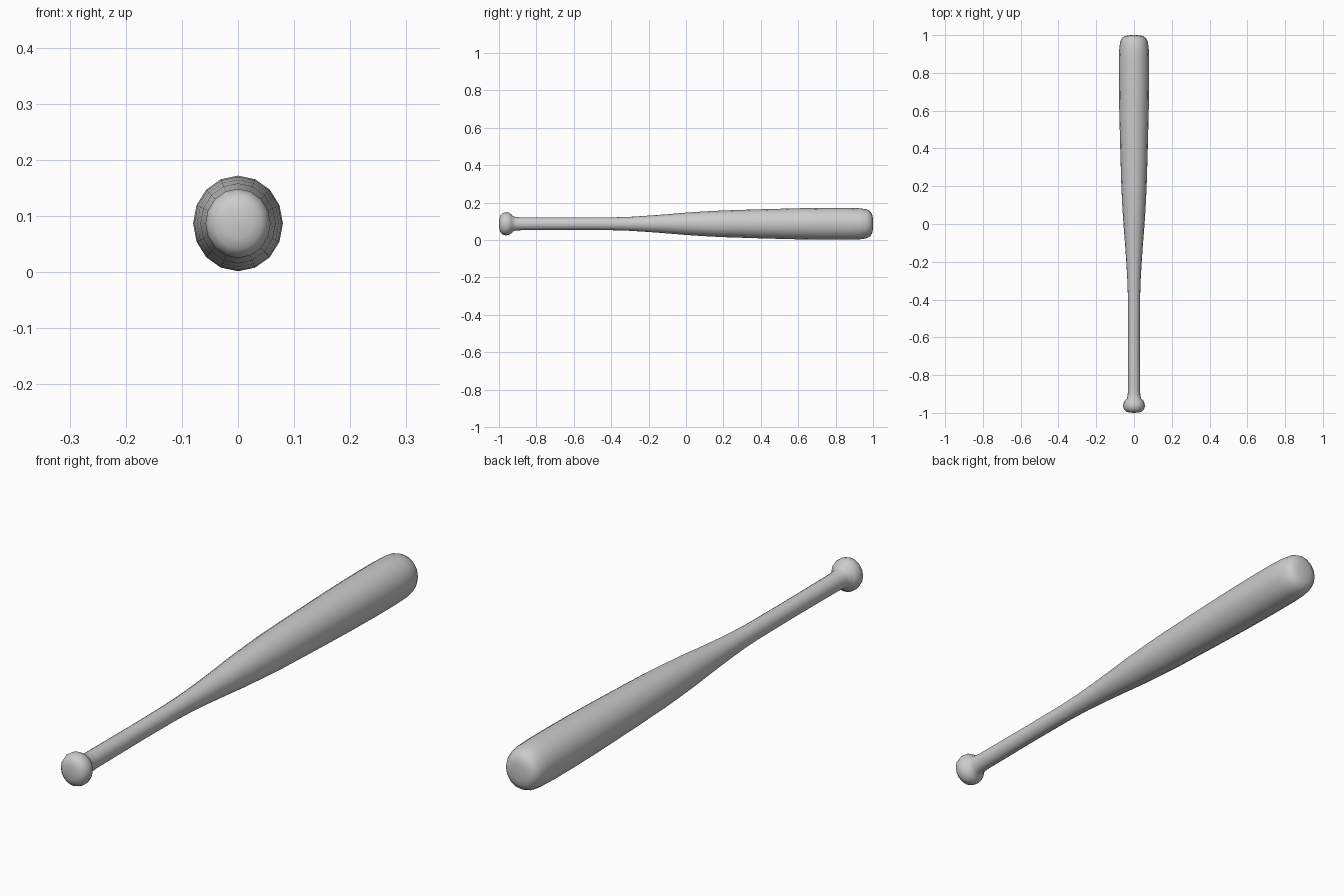
import bpy, bmesh, math

if "Cube" in bpy.data.objects:
    bpy.data.objects.remove(bpy.data.objects["Cube"])

SIDES = 16
CENTRE_Z = 0.0865
TALL = 1.065  # section is slightly taller than wide

# (position along y, half width): knob, grip, taper, barrel, rounded tip
profile = [
    (-0.998, 0.025), (-0.993, 0.042), (-0.982, 0.053), (-0.965, 0.058),
    (-0.948, 0.056), (-0.934, 0.048), (-0.925, 0.038), (-0.910, 0.034),
    (-0.88, 0.032), (-0.60, 0.031), (-0.40, 0.032), (-0.30, 0.035),
    (-0.20, 0.041), (-0.10, 0.048), (0.0, 0.056), (0.10, 0.062),
    (0.20, 0.067), (0.40, 0.073), (0.60, 0.078), (0.75, 0.080),
    (0.87, 0.080), (0.93, 0.078), (0.965, 0.073), (0.985, 0.063),
    (0.995, 0.048), (0.999, 0.028),
]

bm = bmesh.new()

# Rings along the length
rings = []
for y, r in profile:
    ring = []
    for i in range(SIDES):
        a = 2 * math.pi * i / SIDES
        ring.append(bm.verts.new((r * math.cos(a), y, CENTRE_Z + TALL * r * math.sin(a))))
    rings.append(ring)

# Side surface
for a, b in zip(rings, rings[1:]):
    for i in range(SIDES):
        j = (i + 1) % SIDES
        bm.faces.new((a[i], a[j], b[j], b[i]))

# Closed ends
for ring, y in ((rings[0], -1.0), (rings[-1], 1.0)):
    tip = bm.verts.new((0, y, CENTRE_Z))
    for i in range(SIDES):
        bm.faces.new((ring[i], ring[(i + 1) % SIDES], tip))

bmesh.ops.recalc_face_normals(bm, faces=bm.faces)
for f in bm.faces:
    f.smooth = True

mesh = bpy.data.meshes.new("baseball_bat")
bm.to_mesh(mesh)
bm.free()
bat = bpy.data.objects.new("baseball_bat", mesh)
bpy.context.collection.objects.link(bat)
